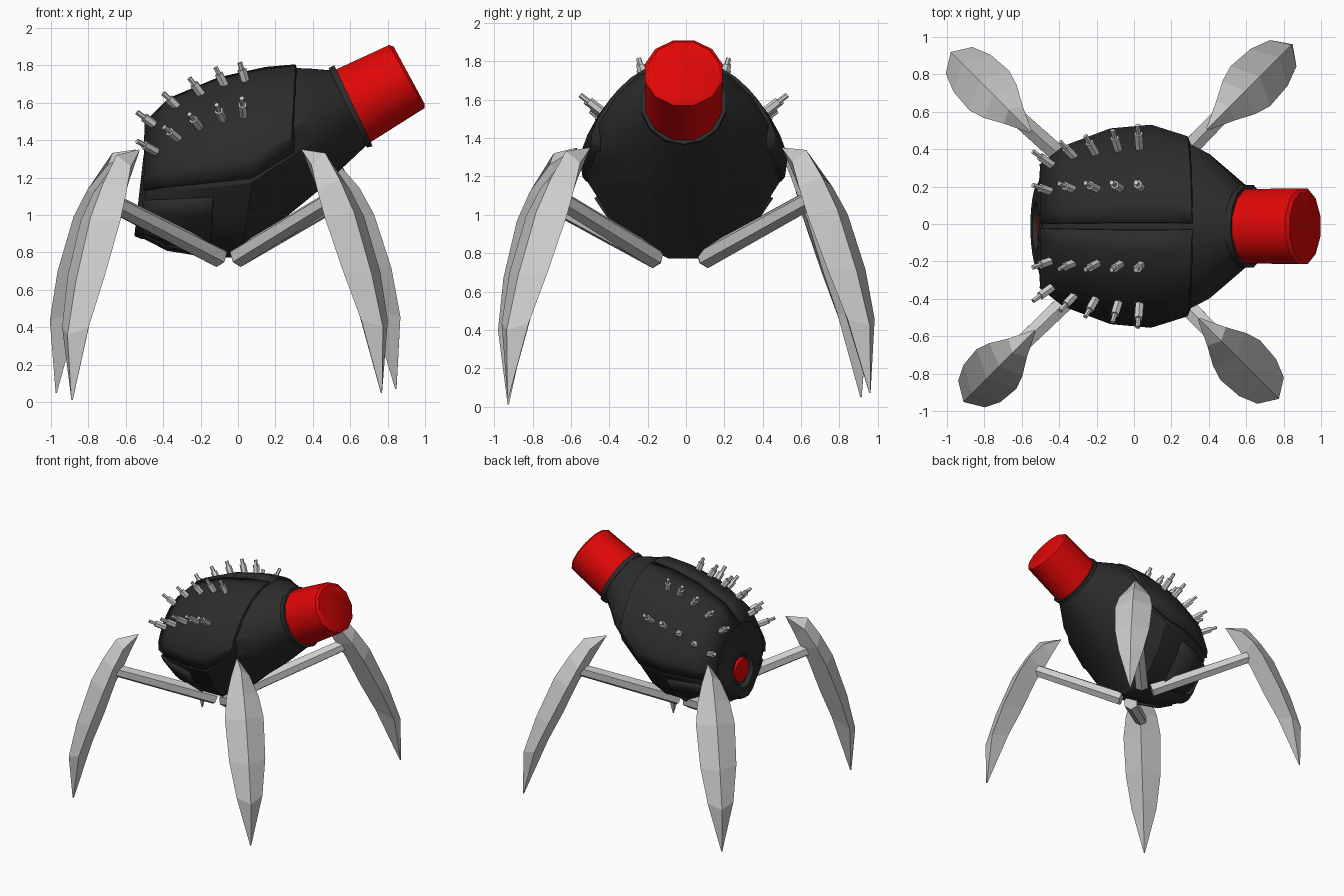
import bpy, bmesh
from math import sin, cos, radians, pi
from mathutils import Vector, Matrix

if "Cube" in bpy.data.objects:
    bpy.data.objects.remove(bpy.data.objects["Cube"])

YC = -0.012  # the body sits slightly off centre


def material(name, colour):
    m = bpy.data.materials.new(name)
    m.diffuse_color = (*colour, 1)
    m.use_nodes = True
    m.node_tree.nodes["Principled BSDF"].inputs["Base Color"].default_value = m.diffuse_color
    return m


BLACK = material("black", (0.025, 0.025, 0.025))
RED = material("red", (0.75, 0.002, 0.002))


def finish(bm, name, mat=None, smooth=None, y=0.0):
    bmesh.ops.recalc_face_normals(bm, faces=bm.faces)
    me = bpy.data.meshes.new(name)
    bm.to_mesh(me)
    bm.free()
    ob = bpy.data.objects.new(name, me)
    bpy.context.collection.objects.link(ob)
    ob.location.y = y
    if mat:
        me.materials.append(mat)
    if smooth:
        bpy.ops.object.select_all(action='DESELECT')
        ob.select_set(True)
        bpy.context.view_layer.objects.active = ob
        bpy.ops.object.shade_smooth_by_angle(angle=radians(smooth))
    return ob


def ring_point(ring, a, side=1, scale=1.0, narrow=0.0):
    """Point on a ring; narrow slims the belly and flattens the shoulders."""
    tx, tz, bx, bz, hw = ring
    s, c = sin(a), cos(a)
    y = hw * c * scale * (1 - narrow * max(0, -s))
    if s > 0:
        y *= 1 - 0.4 * narrow * abs(2 * s * c)
    return Vector(((tx + bx) / 2 + (tx - bx) / 2 * s * scale, side * y,
                   (tz + bz) / 2 + (tz - bz) / 2 * s * scale))


def loft(name, rings, n, mat, smooth=30, scale=1.0, narrow=0.0, y=YC):
    """Closed skin through rings given as (top x, top z, bottom x, bottom z, half width)."""
    bm = bmesh.new()
    loops = [[bm.verts.new(ring_point(r, 2 * pi * (i + 0.5) / n, 1, scale, narrow))
              for i in range(n)] for r in rings]
    for p, q in zip(loops, loops[1:]):
        for i in range(n):
            j = (i + 1) % n
            bm.faces.new((p[i], p[j], q[j], q[i]))
    bm.faces.new(loops[0])
    bm.faces.new(loops[-1])
    return finish(bm, name, mat, smooth, y)


def plate(name, rings, a0, a1, n, side, thick):
    """Open curved plate over part of the rings, thickened."""
    bm = bmesh.new()
    rows = [[bm.verts.new(ring_point(r, radians(a0 + (a1 - a0) * i / n), side, 0.985, 0.25))
             for i in range(n + 1)] for r in rings]
    for p, q in zip(rows, rows[1:]):
        for i in range(n):
            bm.faces.new((p[i], p[i + 1], q[i + 1], q[i]))
    ob = finish(bm, name, BLACK, 30, YC)
    mod = ob.modifiers.new("thickness", 'SOLIDIFY')
    mod.thickness = thick
    mod.offset = 0


def rod(bm, a, b, r1, r2, sides):
    a, b = Vector(a), Vector(b)
    d = b - a
    m = Matrix.Translation((a + b) / 2) @ d.to_track_quat('Z', 'Y').to_matrix().to_4x4()
    bmesh.ops.create_cone(bm, cap_ends=True, segments=sides, radius1=r1, radius2=r2,
                          depth=d.length, matrix=m)


# body core, with the rear socket folded inwards
hull = [(-0.49, 1.49, -0.50, 0.86, 0.33),
        (-0.36, 1.62, -0.38, 0.795, 0.43),
        (-0.10, 1.73, -0.15, 0.755, 0.525),
        (0.15, 1.785, 0.02, 0.755, 0.545),
        (0.30, 1.80, 0.25, 0.97, 0.485)]
socket = [(-0.49, 1.22, -0.51, 0.98, 0.12),
          (-0.51, 1.24, -0.545, 0.96, 0.14),
          (-0.505, 1.32, -0.555, 0.88, 0.21),
          (-0.495, 1.36, -0.52, 0.865, 0.26)]
nose = [(0.38, 1.795, 0.42, 1.11, 0.42), (0.50, 1.78, 0.69, 1.365, 0.225)]
loft("body_core", socket + hull + nose, 16, BLACK, scale=0.985, narrow=0.25)

# rear eye
bm = bmesh.new()
rod(bm, (-0.47, 0, 1.10), (-0.515, 0, 1.10), 0.11, 0.095, 12)
finish(bm, "rear_eye", RED, 30, YC)

# upper shell halves with a front edge that turns in, and lower rear plates
turned_in = (0.32, 1.72, 0.28, 1.04, 0.42)
for side, tag in ((1, "back"), (-1, "front")):
    plate("upper_shell_" + tag, hull + [turned_in], -8, 88, 8, side, 0.03)
    plate("lower_plate_" + tag, hull[:3], -65, -18, 4, side, 0.03)

# neck collar and head
loft("neck_collar", [(0.485, 1.785, 0.69, 1.36, 0.225), (0.515, 1.80, 0.72, 1.368, 0.225)],
     14, BLACK)
loft("head", [(0.51, 1.78, 0.70, 1.375, 0.205), (0.805, 1.915, 1.0, 1.565, 0.21),
              (0.83, 1.905, 1.0, 1.59, 0.19)], 12, RED, 35)

# back spikes: base (x, z) of each row, with y and pointing direction blended rear to front
rows = {"upper_spikes": ([(-0.43, 1.47), (-0.31, 1.565), (-0.19, 1.64), (-0.07, 1.69), (0.04, 1.71)],
                         0.18, 0.205, (-0.11, 0.04, 0.08), (-0.03, 0.03, 0.105)),
        "side_spikes": ([(-0.43, 1.335), (-0.31, 1.40), (-0.20, 1.46), (-0.08, 1.50), (0.03, 1.525)],
                        0.32, 0.41, (-0.11, 0.08, 0.06), (-0.01, 0.13, 0.10))}
for name, (bases, y0, y1, d0, d1) in rows.items():
    bm = bmesh.new()
    for i, (x, z) in enumerate(bases):
        t = i / 4
        for side in (1, -1):
            flip = Vector((1, side, 1))
            base = Vector((x, y0 + (y1 - y0) * t ** 0.6, z)) * flip
            d = Vector(d0).lerp(Vector(d1), t) * flip
            rod(bm, base - d * 0.2, base + d * 0.65, 0.025, 0.025, 6)
            rod(bm, base + d * 0.6, base + d, 0.014, 0.014, 6)
    finish(bm, name, y=YC)

# leg blade stations from its top tip: outer (r, z), side (r, z, half width), inner (r, z)
blade = [((0.0, 0.0), (0.0, -0.005, 0.006), (0.0, -0.01)),
         ((0.17, -0.03), (0.13, -0.09, 0.07), (0.07, -0.16)),
         ((0.27, -0.18), (0.22, -0.23, 0.125), (0.12, -0.28)),
         ((0.365, -0.36), (0.29, -0.38, 0.15), (0.175, -0.39)),
         ((0.475, -0.70), (0.40, -0.68, 0.14), (0.265, -0.65)),
         ((0.54, -0.99), (0.48, -0.95, 0.10), (0.36, -0.89)),
         ((0.51, -1.34), (0.505, -1.34, 0.004), (0.50, -1.34))]


def leg(tag, sx, sy, tip, swing, hip):
    out = Vector((sx, sy, 0)).normalized()
    across = Vector((-out.y, out.x, 0))
    c, s = cos(radians(swing)), sin(radians(swing))

    def place(r, z, w=0.0):
        return Vector((tip[0], tip[1], 1.35)) + out * (r * c - z * s) + across * w \
            + Vector((0, 0, z * c + r * s))

    bm = bmesh.new()
    loops = []
    for o, m, i in blade:
        loops.append([bm.verts.new(p) for p in (place(*o), place(m[0], m[1], m[2]),
                                                place(*i), place(m[0], m[1], -m[2]))])
    for p, q in zip(loops, loops[1:]):
        for k in range(4):
            bm.faces.new((p[k], p[(k + 1) % 4], q[(k + 1) % 4], q[k]))
    bm.faces.new(loops[0])
    bm.faces.new(loops[-1])
    finish(bm, tag + "_blade")
    bm = bmesh.new()
    rod(bm, (*hip, 0.775), place(0.18, -0.29), 0.057, 0.05, 6)
    finish(bm, tag + "_arm")


leg("front_left_leg", -1, -1, (-0.53, -0.57), 0, (-0.10, -0.16))
leg("front_right_leg", 1, -1, (0.345, -0.505), 4, (0.0, -0.16))
leg("back_left_leg", -1, 1, (-0.55, 0.49), 4, (-0.10, 0.10))
leg("back_right_leg", 1, 1, (0.39, 0.505), 6, (0.0, 0.10))
